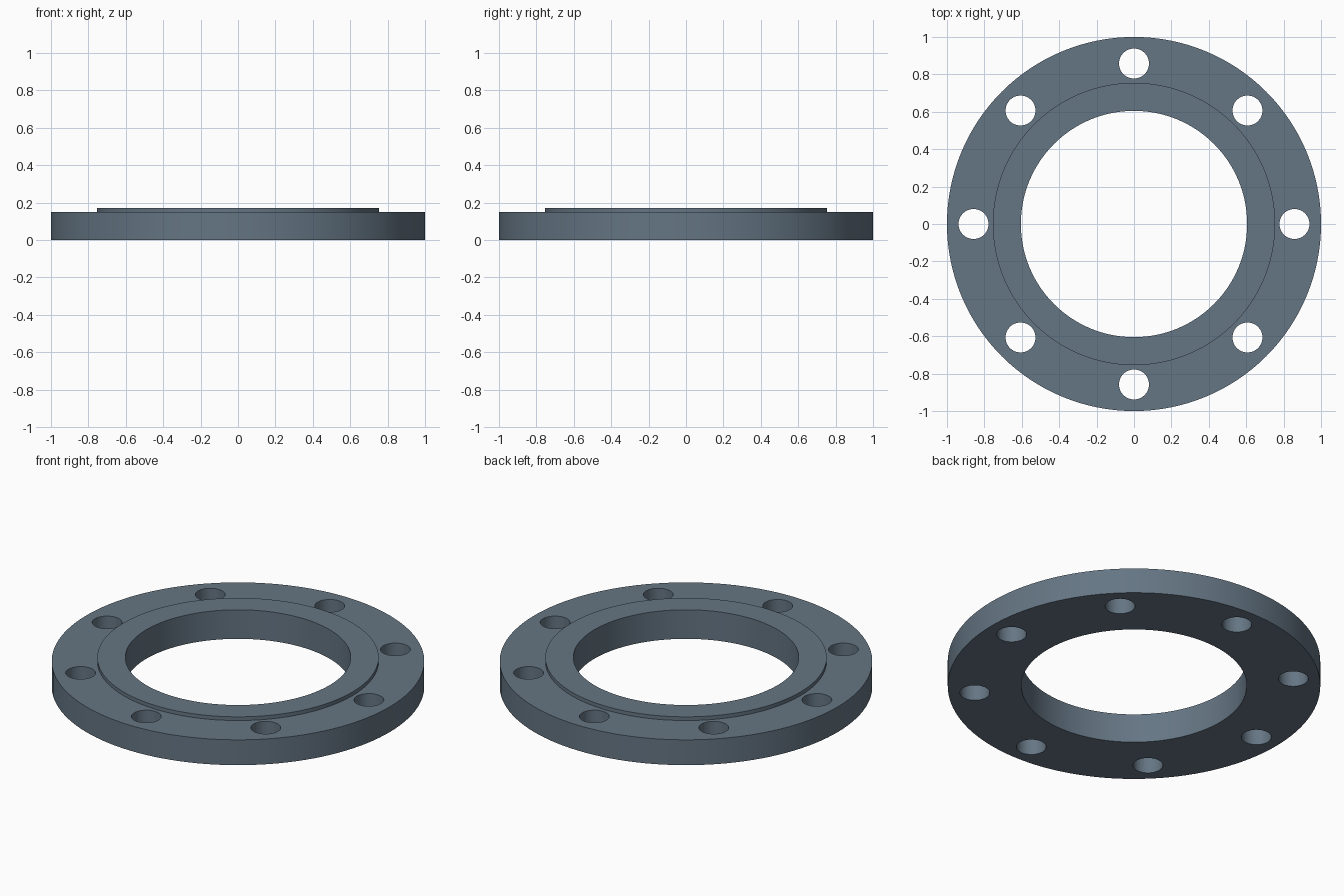
import bpy, bmesh
from math import pi, sin, cos, radians
from mathutils import Matrix

if "Cube" in bpy.data.objects:
    bpy.data.objects.remove(bpy.data.objects["Cube"])

SEGMENTS = 128
HOLES, HOLE_R, BOLT_CIRCLE_R = 8, 0.08, 0.858


def make_object(name, bm):
    bmesh.ops.recalc_face_normals(bm, faces=bm.faces)
    mesh = bpy.data.meshes.new(name)
    bm.to_mesh(mesh)
    bm.free()
    obj = bpy.data.objects.new(name, mesh)
    bpy.context.collection.objects.link(obj)
    return obj


def lathe(name, profile):
    """Revolve a closed (radius, z) profile around the z axis."""
    bm = bmesh.new()
    rings = []
    for i in range(SEGMENTS):
        a = 2 * pi * i / SEGMENTS
        rings.append([bm.verts.new((r * cos(a), r * sin(a), z)) for r, z in profile])
    n = len(profile)
    for i in range(SEGMENTS):
        r0, r1 = rings[i], rings[(i + 1) % SEGMENTS]
        for j in range(n):
            k = (j + 1) % n
            bm.faces.new((r0[j], r1[j], r1[k], r0[k]))
    return make_object(name, bm)


# Flange ring with a slightly raised sealing face around the bore
flange = lathe("pipe_flange", [(0.605, 0), (1.0, 0), (1.0, 0.15),
                               (0.755, 0.15), (0.755, 0.172), (0.605, 0.172)])

# Bolt hole cutters, evenly spaced on the bolt circle
bm = bmesh.new()
for i in range(HOLES):
    a = 2 * pi * i / HOLES
    bmesh.ops.create_cone(
        bm, cap_ends=True, segments=48, radius1=HOLE_R, radius2=HOLE_R, depth=0.4,
        matrix=Matrix.Translation((BOLT_CIRCLE_R * cos(a), BOLT_CIRCLE_R * sin(a), 0.08)))
cutter = make_object("bolt_hole_cutter", bm)
cutter.hide_render = True

# Drill the holes
drill = flange.modifiers.new("bolt_holes", 'BOOLEAN')
drill.operation = 'DIFFERENCE'
drill.solver = 'EXACT'
drill.object = cutter
bpy.context.view_layer.objects.active = flange
flange.select_set(True)
bpy.ops.object.modifier_apply(modifier=drill.name)
bpy.data.objects.remove(cutter)

# Smooth round walls, sharp rims
bpy.ops.object.shade_smooth_by_angle(angle=radians(30))

# Slate steel colour
steel = bpy.data.materials.new("slate_steel")
steel.diffuse_color = (0.13, 0.18, 0.23, 1)
steel.use_nodes = True
steel.node_tree.nodes["Principled BSDF"].inputs["Base Color"].default_value = steel.diffuse_color
flange.data.materials.clear()
flange.data.materials.append(steel)
